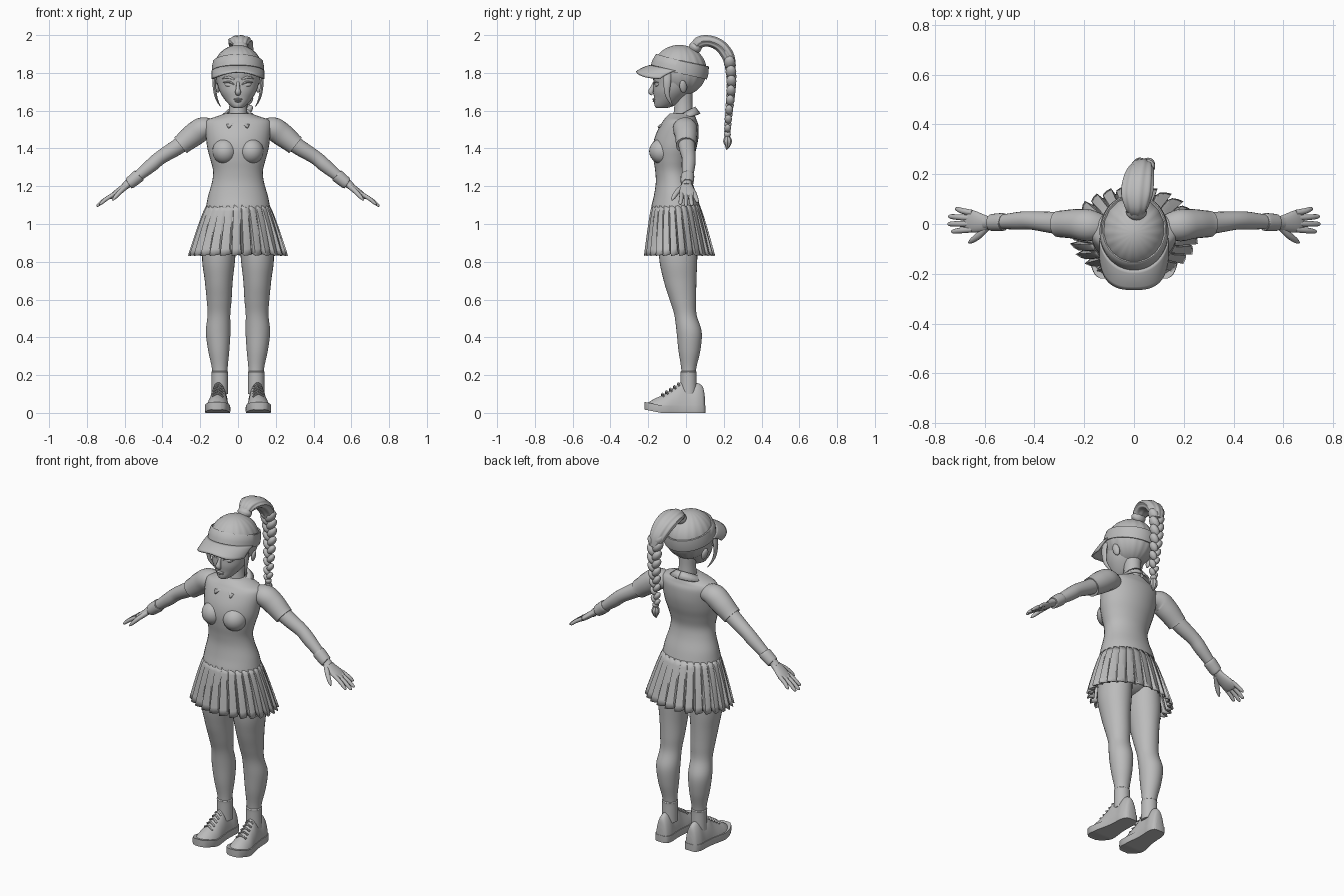
import bpy, bmesh
from math import sin, cos, pi, radians, sqrt
from mathutils import Vector, Matrix

grey = bpy.data.materials.new("plain_grey")
grey.diffuse_color = (0.5, 0.5, 0.5, 1)


def finish(name, bm, angle=45, thick=0):
    bmesh.ops.recalc_face_normals(bm, faces=bm.faces[:])
    me = bpy.data.meshes.new(name)
    bm.to_mesh(me)
    bm.free()
    me.materials.append(grey)
    ob = bpy.data.objects.new(name, me)
    bpy.context.collection.objects.link(ob)
    bpy.ops.object.select_all(action='DESELECT')
    ob.select_set(True)
    bpy.context.view_layer.objects.active = ob
    bpy.ops.object.shade_smooth_by_angle(angle=radians(angle))
    if thick:
        m = ob.modifiers.new("thickness", 'SOLIDIFY')
        m.thickness, m.offset = thick, 0
    return ob


def skin(name, rings, closed=True, caps=True, angle=45, thick=0):
    """Bridge successive rings of points with quads."""
    bm = bmesh.new()
    vs = [[bm.verts.new(p) for p in r] for r in rings]
    n = len(vs[0])
    for a, b in zip(vs, vs[1:]):
        for i in range(n if closed else n - 1):
            j = (i + 1) % n
            bm.faces.new((a[i], a[j], b[j], b[i]))
    if caps:
        bm.faces.new(vs[0])
        bm.faces.new(vs[-1])
    return finish(name, bm, angle, thick)


def spline(rows, k=5):
    """Catmull-Rom refinement of a short list of rows."""
    out = []
    for i in range(len(rows) - 1):
        p = [rows[max(i - 1, 0)], rows[i], rows[i + 1], rows[min(i + 2, len(rows) - 1)]]
        for s in range(k):
            t = s / k
            out.append([b + .5 * t * (c - a + t * (2 * a - 5 * b + 4 * c - d + t * (3 * (b - c) + d - a)))
                        for a, b, c, d in zip(*p)])
    return out + [list(rows[-1])]


def stack(name, rows, sx=1, n=32):
    """Horizontal ellipses: z, centre x, half width, front y, back y."""
    rings = [[(sx * (x + h * cos(2 * pi * i / n)), (f + b) / 2 + (b - f) / 2 * sin(2 * pi * i / n), z)
              for i in range(n)] for z, x, h, f, b in spline(rows)]
    return skin(name, rings)


def tube(name, rows, ref=(0, 1, 0), sx=1, n=20, flute=0, k=5):
    """Ellipses along a path: x, y, z, radius along ref, other radius."""
    rows = spline(rows, k)
    P = [Vector(r[:3]) for r in rows]
    rings = []
    for i, r in enumerate(rows):
        t = (P[min(i + 1, len(P) - 1)] - P[max(i - 1, 0)]).normalized()
        u = Vector(ref)
        u = (u - t * u.dot(t)).normalized()
        v = t.cross(u)
        ring = []
        for j in range(n):
            a = 2 * pi * j / n
            f = 1 + flute * cos(9 * a)
            q = P[i] + (u * r[3] * cos(a) + v * r[4] * sin(a)) * f
            ring.append((sx * q.x, q.y, q.z))
        rings.append(ring)
    return skin(name, rings)


def ball(name, c, r, rot=(0, 0, 0), seg=24):
    bm = bmesh.new()
    R = Matrix.Rotation(rot[2], 4, 'Z') @ Matrix.Rotation(rot[1], 4, 'Y') @ Matrix.Rotation(rot[0], 4, 'X')
    bmesh.ops.create_uvsphere(bm, u_segments=seg, v_segments=seg // 2, radius=1,
                              matrix=Matrix.Translation(c) @ R @ Matrix.Diagonal((*r, 1)))
    return finish(name, bm, 60)


# torso with polo shirt
stack("shirt", [(1.085, 0, .17, -.184, .074), (1.1, 0, .168, -.182, .072), (1.15, 0, .158, -.17, .058),
                (1.22, 0, .138, -.16, .034), (1.28, 0, .132, -.163, .025), (1.34, 0, .146, -.172, .037),
                (1.4, 0, .162, -.176, .055), (1.46, 0, .17, -.165, .066), (1.52, 0, .176, -.138, .066),
                (1.55, 0, .165, -.118, .056), (1.567, 0, .12, -.105, .05), (1.585, 0, .07, -.085, .042)])
for s in (1, -1):
    ball("bust", (s * .07, -.125, 1.385), (.066, .07, .068))
stack("neck", [(1.53, 0, .055, -.075, .04), (1.6, 0, .048, -.064, .036), (1.65, 0, .046, -.062, .034),
               (1.71, 0, .05, -.07, .036)])
# turned-down collar: a strip around the neck with pointed front ends
for s in (1, -1):
    inner, outer = [], []
    for i in range(15):
        t = i / 14
        a = -pi / 2 + pi * t
        w, p = (1 - sin(a)) / 2, max(0, 1 - t * 4)
        inner.append((s * (.058 * cos(a) + .002), -.018 + .062 * sin(a) - .03 * p, 1.618 - .075 * w))
        outer.append((s * (.096 * cos(a) + .05 * p), -.02 + .092 * sin(a) - .036 * p, 1.583 - .05 * w - .022 * p))
    skin("collar", [inner, outer], False, False, thick=.012)

# pleated skirt
N, rings = 26, []
for k in range(9):
    t = k / 8
    ring = []
    for i in range(N):
        for ph, dep in ((0, 1), (.35, .8), (.68, .5), (.8, 0), (.94, .05)):
            a = 2 * pi * (i + ph) / N
            e = t ** .85
            r = 1 - (1 - dep) * (.03 + .11 * t)
            ring.append(((.164 + .098 * e) * r * cos(a), -.054 + .02 * t + (.125 + .062 * e) * r * sin(a),
                         1.1 - .268 * t + .01 * t * (1 - dep)))
    rings.append(ring)
skin("pleated_skirt", rings, caps=False, angle=30, thick=.006)
ball("shorts", (0, -.045, .99), (.165, .115, .12))

for s in (1, -1):
    # legs and socks
    stack("leg", [(1.02, .09, .082, -.14, .06), (.83, .102, .088, -.143, .06), (.7, .102, .074, -.118, .055),
                  (.6, .1, .066, -.087, .054), (.52, .101, .06, -.062, .056), (.43, .105, .065, -.05, .083),
                  (.33, .102, .056, -.04, .076), (.22, .096, .04, -.024, .052), (.1, .096, .04, -.026, .052)], s)
    stack("sock", [(.1, .096, .044, -.03, .058), (.2, .096, .043, -.029, .056), (.217, .096, .044, -.03, .057),
                   (.221, .096, .04, -.025, .052)], s)
    # shoe: domed upper and wider sole, both swept from toe to heel
    prof = spline([(-.215, .02, .036), (-.2, .042, .055), (-.16, .06, .078), (-.11, .063, .1), (-.06, .055, .135),
                   (-.025, .05, .163), (.02, .048, .15), (.06, .048, .158), (.09, .038, .135), (.1, .024, .08)])

    def foot_x(y, d):
        return s * (.103 - (y + .03) * .05 + d)

    skin("shoe_upper", [[(foot_x(y, w * cos(a) * (1 - .2 * max(0, sin(a)))), y,
                          .014 + max(0, sin(a)) ** .8 * (h - .014))
                         for a in [pi * i / 18 for i in range(19)]] for y, w, h in prof])
    skin("shoe_sole", [[(foot_x(y * 1.02, x * w * 1.07), y * 1.02, z + (.018 * max(0, (-y - .13) / .085)))
                        for x, z in ((-.95, 0), (-1, .012), (-.97, .04), (.97, .04), (1, .012), (.95, 0))]
                       for y, w, h in prof], angle=35)
    for i in range(5):
        y, z = -.125 + .021 * i, .098 + .0135 * i
        o = .03 - .002 * i
        tube("shoe_lace", [(foot_x(y, -o), y - .004, z - .012, .005, .005), (foot_x(y, 0), y, z + .004, .005, .005),
                           (foot_x(y, o), y + .006, z - .01, .005, .005)], n=8)
    # sleeves and arms
    tube("sleeve", [(.11, -.015, 1.5, .045, .04), (.18, -.006, 1.506, .064, .06), (.235, 0, 1.472, .06, .062),
                    (.29, 0, 1.428, .054, .054), (.305, 0, 1.416, .053, .053)], sx=s)
    tube("arm", [(.26, 0, 1.45, .045, .045), (.33, .006, 1.402, .043, .042), (.41, .014, 1.352, .037, .037),
                 (.46, .013, 1.31, .036, .036), (.54, .008, 1.245, .028, .027), (.6, .004, 1.2, .025, .02)], sx=s)
    tube("wristband", [(.522, .008, 1.259, .033, .032), (.53, .008, 1.252, .036, .035), (.57, .006, 1.219, .034, .032),
                       (.578, .006, 1.213, .03, .028)], sx=s)
    # hand
    tube("palm", [(.57, .005, 1.22, .022, .019), (.61, .004, 1.19, .036, .018), (.65, .01, 1.16, .045, .016),
                  (.675, .012, 1.142, .04, .011), (.68, .012, 1.138, .02, .006)], sx=s)
    for y0, tip in ((-.022, (.733, -.03, 1.102)), (.001, (.748, .0, 1.093)),
                    (.024, (.745, .03, 1.096)), (.045, (.718, .06, 1.113))):
        x, y, z = tip
        tube("finger", [(.65, y0, 1.162, .012, .011), ((.66 + x) / 2, (y0 + y) / 2, (1.158 + z) / 2 + .003, .0115, .011),
                        (x - .008, y, z + .007, .009, .008), (x, y, z, .003, .003)], sx=s, n=10)
    tube("thumb", [(.59, -.012, 1.2, .015, .014), (.622, -.045, 1.172, .014, .013), (.65, -.066, 1.142, .011, .01),
                   (.664, -.075, 1.125, .003, .003)], sx=s, n=12)

# head and face
stack("face", [(1.613, 0, .012, -.15, -.115), (1.618, 0, .03, -.162, -.085), (1.635, 0, .05, -.168, -.045),
               (1.665, 0, .075, -.169, -.01), (1.7, 0, .096, -.173, .02), (1.74, 0, .109, -.172, .04),
               (1.8, 0, .118, -.172, .05), (1.86, 0, .1, -.155, .04)])
tube("nose", [(0, -.165, 1.752, .009, .008), (0, -.177, 1.722, .01, .012), (0, -.186, 1.7, .015, .014),
              (0, -.178, 1.685, .012, .008)], ref=(1, 0, 0), n=14)
ball("upper_lip", (0, -.168, 1.66), (.024, .01, .006))
ball("lower_lip", (0, -.166, 1.65), (.019, .011, .006))
for s in (1, -1):
    ball("eye", (s * .048, -.153, 1.737), (.024, .011, .012), (0, s * -.15, s * .25))
    tube("eyelid", [(.02, -.168, 1.738, .003, .003), (.045, -.167, 1.752, .005, .005),
                    (.078, -.148, 1.748, .003, .003)], sx=s, n=8)
    tube("eyebrow", [(.02, -.172, 1.765, .003, .004), (.05, -.164, 1.777, .004, .006),
                     (.085, -.142, 1.77, .002, .002)], sx=s, n=8)
    ball("ear", (s * .113, -.015, 1.728), (.012, .02, .034), (.2, s * .2, s * .35))
    tube("side_lock", [(.118, -.1, 1.8, .022, .01), (.126, -.1, 1.75, .02, .009), (.12, -.1, 1.69, .013, .008),
                       (.108, -.085, 1.65, .008, .005), (.092, -.07, 1.622, .002, .002)], sx=s, n=12)

# combed hair over the skull
n = 72
skin("hair", [[(.13 * sin(p) * cos(a) * (1 + .012 * cos(18 * a)), -.035 + .145 * sin(p) * sin(a) * (1 + .012 * cos(18 * a)),
                1.812 - .136 * cos(p)) for a in [2 * pi * i / n for i in range(n)]]
              for p in [.02 + (pi - .04) * k / 24 for k in range(25)]])


# visor: tilted band hugging the skull, plus curved brim
def band(a, o, g):
    z = 1.832 - .032 * sin(a) + o
    k = sqrt(max(.1, 1 - ((z - 1.812) / .142) ** 2)) * g
    return (.132 * k * cos(a), -.035 + .147 * k * sin(a), z)


skin("visor_band", [[band(2 * pi * i / 48, o, g) for i in range(48)] for o, g in
                    ((-.032, .97), (-.035, 1.05), (0, 1.06), (.033, 1.07), (.036, 1.04), (.03, .96))], caps=False)
brim = []
for k in range(7):
    t = k / 6
    row = []
    for i in range(33):
        a = radians(188 + 164 * i / 32)
        p = Vector(band(a, -.026, 1.04))
        c = cos(a)
        x = .136 * (1 if c > 0 else -1) * abs(c) ** .7
        q = Vector((x, -.1 - .163 * abs(sin(a)) ** .75, 1.804 - .036 * (x / .136) ** 2))
        m = p.lerp(q, t)
        m.z += .02 * t * (1 - t)
        row.append(m)
    brim.append(row)
skin("visor_brim", brim, False, False, thick=.009)

# ponytail, braid and ties
tube("hair_tie", [(.01, .035, 1.918, .03, .028), (.01, .047, 1.932, .042, .034), (.01, .06, 1.95, .036, .03)],
     ref=(1, 0, 0))
tube("ponytail", [(.01, .045, 1.925, .03, .026), (.01, .068, 1.96, .045, .03), (.01, .12, 1.969, .062, .029),
                  (.018, .18, 1.944, .06, .031), (.03, .222, 1.89, .048, .032), (.038, .238, 1.83, .03, .026)],
     ref=(1, 0, 0), n=54, flute=.05)
path = spline([(.036, .228, 1.87), (.04, .24, 1.78), (.043, .236, 1.68), (.045, .226, 1.58), (.046, .219, 1.49)], 4)
for i, (x, y, z) in enumerate(path):
    s, f = (1 if i % 2 else -1), 1 - .45 * i / 16
    ball("braid_strand", (x + s * .018 * f, y, z), (.026 * f, .031 * f, .042 * f), (0, s * .6, 0), 16)
tube("braid_tie", [(.046, .22, 1.485, .014, .014), (.046, .219, 1.475, .019, .019), (.046, .218, 1.462, .014, .014)],
     ref=(1, 0, 0), n=14)
tube("braid_tuft", [(.046, .218, 1.468, .012, .012), (.046, .22, 1.44, .021, .022), (.046, .22, 1.415, .014, .014),
                    (.046, .214, 1.393, .002, .002)], ref=(1, 0, 0), n=36, flute=.08)
